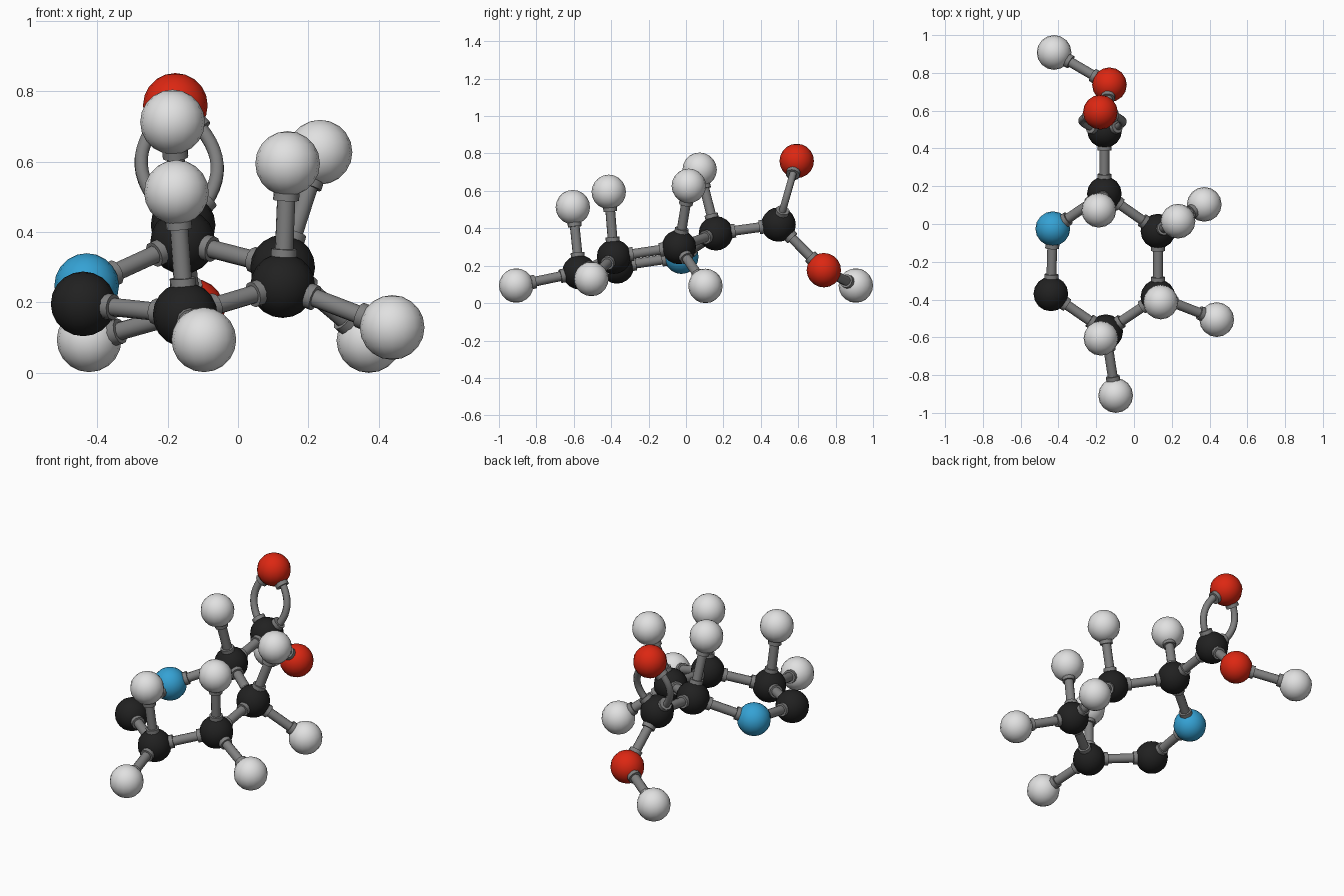
import bpy, math
from mathutils import Vector

if "Cube" in bpy.data.objects:
    bpy.data.objects.remove(bpy.data.objects["Cube"], do_unlink=True)

ATOM_R, BOND_R, COLLAR_R, ARC_R = 0.092, 0.026, 0.037, 0.02


def material(name, rgb):
    m = bpy.data.materials.new(name)
    m.use_nodes = True
    m.diffuse_color = (*rgb, 1)
    m.node_tree.nodes["Principled BSDF"].inputs["Base Color"].default_value = (*rgb, 1)
    return m


BLACK = material("charcoal black", (0.015, 0.015, 0.015))
WHITE = material("off white", (0.75, 0.75, 0.75))
RED = material("bright red", (0.72, 0.02, 0.006))
BLUE = material("sky blue", (0.035, 0.36, 0.66))
GREY = material("bond grey", (0.22, 0.22, 0.22))


def finish(name, mat):
    ob = bpy.context.object
    ob.name = name
    ob.data.materials.append(mat)
    bpy.ops.object.shade_smooth_by_angle(angle=math.radians(50))
    return ob


def rod(name, a, b, radius):
    """Cylinder between two points."""
    d = b - a
    bpy.ops.mesh.primitive_cylinder_add(vertices=12, radius=radius, depth=d.length,
                                        location=(a + b) / 2,
                                        rotation=d.to_track_quat("Z", "Y").to_euler())
    return finish(name, GREY)


def collar(name, centre, toward):
    """Short wider ring where a bond leaves an atom."""
    d = (toward - centre).normalized()
    rod(name, centre + d * 0.07, centre + d * 0.105, COLLAR_R)


# Atoms: name -> (colour, centre)
atoms = {
    "ring_carbon_alpha": (BLACK, (-0.157, 0.16, 0.373)),
    "ring_nitrogen": (BLUE, (-0.43, -0.025, 0.248)),
    "ring_carbon_imine": (BLACK, (-0.44, -0.37, 0.196)),
    "ring_carbon_front": (BLACK, (-0.15, -0.57, 0.165)),
    "ring_carbon_left": (BLACK, (0.127, -0.385, 0.248)),
    "ring_carbon_back": (BLACK, (0.127, -0.038, 0.3)),
    "acid_carbon": (BLACK, (-0.156, 0.495, 0.42)),
    "acid_oxygen_top": (RED, (-0.178, 0.592, 0.76)),
    "acid_oxygen_low": (RED, (-0.13, 0.737, 0.176)),
    "acid_hydrogen": (WHITE, (-0.423, 0.908, 0.094)),
    "alpha_hydrogen": (WHITE, (-0.186, 0.073, 0.713)),
    "front_hydrogen_up": (WHITE, (-0.175, -0.605, 0.513)),
    "front_hydrogen_out": (WHITE, (-0.097, -0.908, 0.094)),
    "left_hydrogen_up": (WHITE, (0.141, -0.413, 0.595)),
    "left_hydrogen_out": (WHITE, (0.438, -0.506, 0.129)),
    "back_hydrogen_up": (WHITE, (0.233, 0.015, 0.627)),
    "back_hydrogen_out": (WHITE, (0.372, 0.104, 0.092)),
}
pos = {}
for name, (mat, p) in atoms.items():
    pos[name] = Vector(p)
    bpy.ops.mesh.primitive_uv_sphere_add(segments=16, ring_count=10, radius=ATOM_R, location=p)
    finish(name, mat)

# Single bonds
ring = [n for n in atoms if n.startswith("ring")]
bonds = list(zip(ring, ring[1:] + ring[:1])) + [
    ("ring_carbon_alpha", "acid_carbon"),
    ("acid_carbon", "acid_oxygen_low"),
    ("acid_oxygen_low", "acid_hydrogen"),
    ("ring_carbon_alpha", "alpha_hydrogen"),
]
for side in ("front", "left", "back"):
    for way in ("up", "out"):
        bonds.append((f"ring_carbon_{side}", f"{side}_hydrogen_{way}"))

for i, (a, b) in enumerate(bonds):
    rod(f"bond_{i}", pos[a], pos[b], BOND_R)
    collar(f"bond_collar_{i}_a", pos[a], pos[b])
    collar(f"bond_collar_{i}_b", pos[b], pos[a])

# Double bond: two bowed tubes, one on each side
low, high = pos["acid_carbon"], pos["acid_oxygen_top"]
for side, label in ((1, "left"), (-1, "right")):
    def bowed(t):
        bulge = 0.108 * max(math.sin(math.pi * t), 0) ** 0.8
        return low.lerp(high, t) + Vector((side * bulge, 0, 0))

    curve = bpy.data.curves.new(f"double_bond_{label}", "CURVE")
    curve.dimensions = "3D"
    curve.bevel_depth = ARC_R
    curve.bevel_resolution = 2
    steps = 16
    spline = curve.splines.new("POLY")
    spline.points.add(steps)
    for i, pt in enumerate(spline.points):
        pt.co = (*bowed(i / steps), 1)
    spline.use_smooth = True
    curve.materials.append(GREY)
    bpy.context.collection.objects.link(bpy.data.objects.new(curve.name, curve))
    collar(f"double_collar_{label}_low", low, bowed(0.27))
    collar(f"double_collar_{label}_high", high, bowed(0.73))
